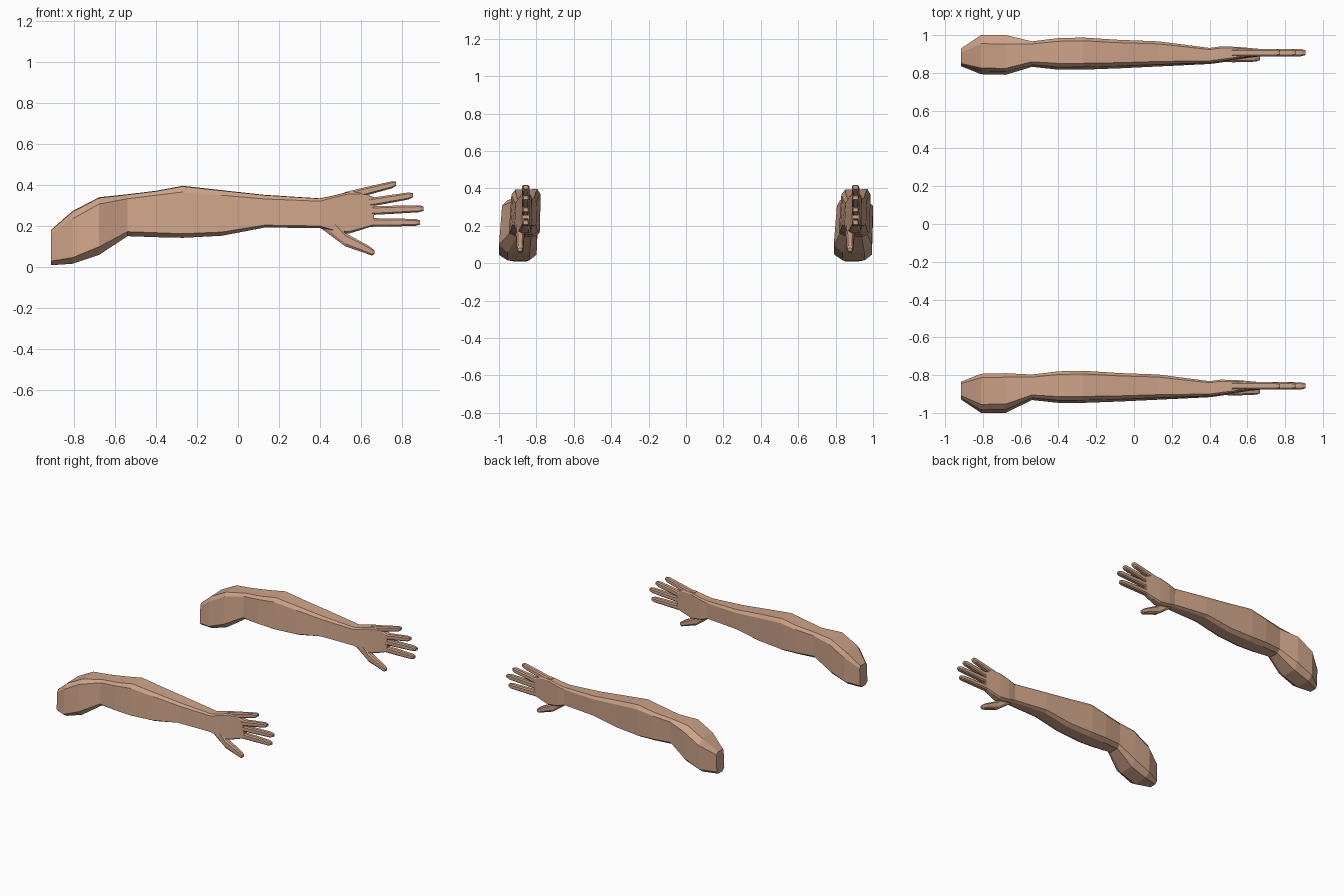
import bpy, bmesh

skin = bpy.data.materials.new("skin tan")
skin.diffuse_color = (0.62, 0.37, 0.25, 1)


def loft(name, rings):
    """Skin a list of equal-length point rings and cap both ends."""
    bm = bmesh.new()
    loops = [[bm.verts.new(p) for p in ring] for ring in rings]
    n = len(loops[0])
    for a, b in zip(loops, loops[1:]):
        for i in range(n):
            j = (i + 1) % n
            bm.faces.new((a[i], a[j], b[j], b[i]))
    bm.faces.new(loops[0])
    bm.faces.new(loops[-1])
    bmesh.ops.recalc_face_normals(bm, faces=bm.faces)
    mesh = bpy.data.meshes.new(name)
    bm.to_mesh(mesh)
    bm.free()
    mesh.materials.append(skin)
    obj = bpy.data.objects.new(name, mesh)
    bpy.context.collection.objects.link(obj)


def limb_ring(x, y0, y1, zb, zt, cb, ct, front, back):
    """Eight-sided section: front / back are the top chamfer widths."""
    w = y1 - y0
    return [(x, y0, zb + cb), (x, y0 + 0.08 * w, zt - ct),
            (x, y0 + front * w, zt - 0.1 * ct), (x, y1 - back * w, zt),
            (x, y1, zt - ct), (x, y1 - 0.03 * w, zb + cb),
            (x, y1 - 0.22 * w, zb), (x, y0 + 0.22 * w, zb)]


def digit_ring(x, y, z0, z1, hw):
    """Six-sided section of a finger or thumb."""
    m = (z0 + z1) / 2
    c = (z1 - z0) * 0.3
    return [(x, y - hw, m - c), (x, y - hw, m + c), (x, y - hw * 0.6, z1),
            (x, y + hw * 0.6, z1), (x, y + hw, m + c), (x, y + hw, m - c),
            (x, y + hw * 0.6, z0), (x, y - hw * 0.6, z0)]


# Elbow to palm: x, y0, y1 (relative to the finger axis), bottom, top, chamfers
FOREARM = [
    (-0.54, -0.075, 0.060, 0.150, 0.355, 0.022, 0.022),
    (-0.40, -0.090, 0.077, 0.145, 0.372, 0.022, 0.022),
    (-0.27, -0.090, 0.080, 0.142, 0.396, 0.020, 0.030),
    (-0.08, -0.083, 0.068, 0.152, 0.375, 0.018, 0.025),
    (0.13, -0.073, 0.060, 0.192, 0.352, 0.012, 0.020),
    (0.40, -0.060, 0.025, 0.190, 0.335, 0.010, 0.014),
    (0.46, -0.052, 0.033, 0.172, 0.347, 0.010, 0.010),
    (0.54, -0.038, 0.031, 0.162, 0.367, 0.010, 0.010),
    (0.60, -0.028, 0.026, 0.180, 0.365, 0.008, 0.010),
    (0.665, -0.020, 0.020, 0.202, 0.340, 0.005, 0.008)]

# Upper arm: x, inner y, outer y (distance from the centre), bottom, top, chamfers
UPPER = [(-0.915, 0.835, 0.930, 0.008, 0.180, 0.020, 0.018),
         (-0.81, 0.793, 1.000, 0.015, 0.272, 0.030, 0.038),
         (-0.68, 0.790, 1.000, 0.058, 0.340, 0.040, 0.033)]

# Fingers: base x, base z, tip x, tip z
FINGERS = {"index": (0.52, 0.343, 0.772, 0.406), "middle": (0.58, 0.305, 0.855, 0.350),
           "ring": (0.58, 0.272, 0.908, 0.285), "little": (0.58, 0.217, 0.890, 0.217)}

THUMB = [(0.40, 0.193, 0.290, -0.020, 0.025), (0.46, 0.148, 0.245, -0.026, 0.022),
         (0.525, 0.100, 0.165, -0.030, 0.021), (0.63, 0.064, 0.108, -0.030, 0.018),
         (0.655, 0.055, 0.092, -0.030, 0.015), (0.667, 0.064, 0.080, -0.030, 0.010)]

for label, side, axis in (("front", -1, -0.857), ("back", 1, 0.907)):
    # Arm and palm as one tapered limb
    rings = []
    for x, inner, outer, *rest in UPPER:
        y0, y1 = sorted((side * inner, side * outer))
        chamfer = (0.22, 0.10) if side < 0 else (0.16, 0.22)
        rings.append(limb_ring(x, y0, y1, *rest, *chamfer))
    for x, y0, y1, *rest in FOREARM:
        rings.append(limb_ring(x, axis + y0, axis + y1, *rest, 0.2, 0.1))
    loft(label + "_arm", rings)

    # Thumb
    loft(label + "_thumb", [digit_ring(x, axis + dy, z0, z1, hw)
                            for x, z0, z1, dy, hw in THUMB])

    # Four splayed fingers with blunt tips
    for name, (xa, za, xb, zb) in FINGERS.items():
        rings = []
        for t, h, hw in ((0, 0.022, 0.02), (0.5, 0.020, 0.02),
                         (0.93, 0.017, 0.019), (1, 0.010, 0.013)):
            z = za + (zb - za) * t
            rings.append(digit_ring(xa + (xb - xa) * t, axis, z - h, z + h, hw))
        loft(f"{label}_{name}_finger", rings)
